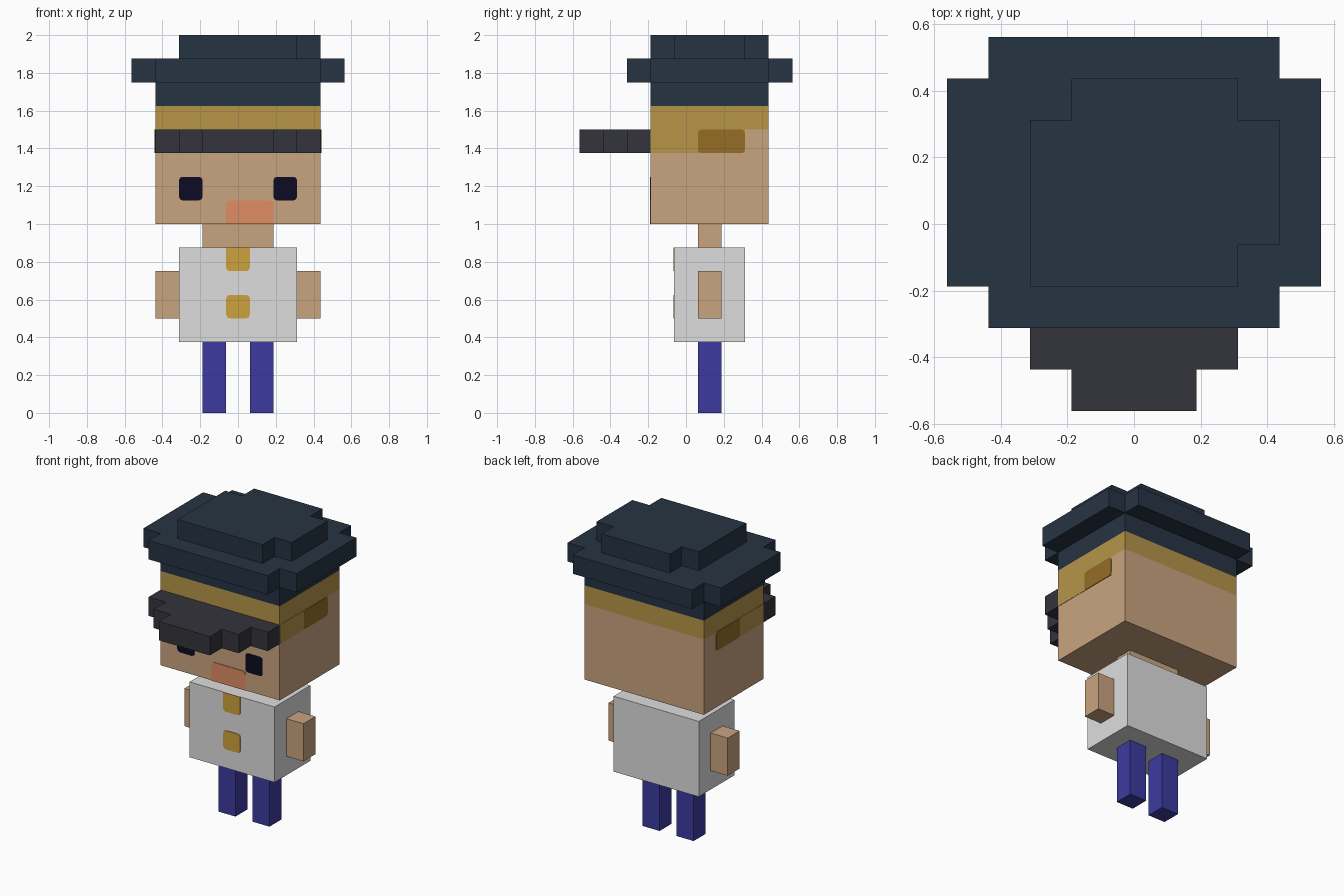
import bpy
import bmesh

cube = bpy.data.objects.get("Cube")
if cube:
    bpy.data.objects.remove(cube, do_unlink=True)

U = 0.125   # edge of one block
T = 0.004   # thickness of painted plates


def linear(c):
    c /= 255
    return c / 12.92 if c <= 0.04045 else ((c + 0.055) / 1.055) ** 2.4


def material(name, *rgb):
    col = (*[linear(c) for c in rgb], 1)
    m = bpy.data.materials.new(name)
    m.diffuse_color = col
    m.use_nodes = True
    bsdf = m.node_tree.nodes["Principled BSDF"]
    bsdf.inputs["Base Color"].default_value = col
    bsdf.inputs["Roughness"].default_value = 0.9
    return m


navy = material("hat navy", 38, 52, 67)
charcoal = material("visor charcoal", 52, 51, 60)
blond = material("hair blond", 183, 149, 73)
brown = material("ear brown", 149, 109, 37)
skin = material("skin", 201, 164, 128)
black = material("eye black", 12, 11, 35)
lips = material("mouth coral", 223, 141, 100)
white = material("shirt white", 222, 222, 222)
brass = material("button brass", 206, 162, 60)
blue = material("trouser blue", 60, 58, 160)


def prism(name, outline, base, offset, mat):
    """Extrude a closed 3D outline by an offset vector."""
    bm = bmesh.new()
    face = bm.faces.new([bm.verts.new(p) for p in outline])
    new = bmesh.ops.extrude_face_region(bm, geom=[face])["geom"]
    verts = [v for v in new if isinstance(v, bmesh.types.BMVert)]
    bmesh.ops.translate(bm, vec=offset, verts=verts)
    bmesh.ops.translate(bm, vec=base, verts=bm.verts)
    bmesh.ops.recalc_face_normals(bm, faces=bm.faces)
    me = bpy.data.meshes.new(name)
    bm.to_mesh(me)
    bm.free()
    me.materials.append(mat)
    ob = bpy.data.objects.new(name, me)
    bpy.context.scene.collection.objects.link(ob)
    return ob


def slab(name, outline, z0, z1, mat):
    """Flat-topped part from a plan outline in blocks."""
    return prism(name, [(x * U, y * U, 0) for x, y in outline],
                 (0, 0, z0 * U), (0, 0, (z1 - z0) * U), mat)


def box(name, x0, x1, y0, y1, z0, z1, mat):
    return slab(name, [(x0, y0), (x1, y0), (x1, y1), (x0, y1)], z0, z1, mat)


def clipped(a0, a1, b0, b1, corners=(1, 1, 1, 1), r=0.15):
    """Rectangle in blocks; flagged corners are clipped, the rest stay square."""
    pts = []
    for (a, b, da, db), cut in zip([(a0, b0, 1, 1), (a1, b0, -1, 1),
                                    (a1, b1, -1, -1), (a0, b1, 1, -1)], corners):
        if not cut:
            pts.append((a, b))
            continue
        pair = [(a, b + db * r), (a + da * r * 0.3, b + db * r * 0.3), (a + da * r, b)]
        pts += pair if da == db else pair[::-1]
    return pts


def front_plate(name, x0, x1, z0, z1, y, mat, corners=(1, 1, 1, 1)):
    pts = [(x * U, 0, z * U) for x, z in clipped(x0, x1, z0, z1, corners)]
    prism(name, pts, (0, y * U, 0), (0, -T, 0), mat)


def side_plate(name, s, y0, y1, z0, z1, lift, mat, corners):
    pts = [(0, y * U, z * U) for y, z in clipped(y0, y1, z0, z1, corners)]
    prism(name, pts, (s * 3.5 * U, 0, 0), (s * lift, 0, 0), mat)


# Body, neck and head
box("shirt", -2.5, 2.5, -0.5, 2.5, 3, 7, white)
box("neck", -1.5, 1.5, 0.5, 1.5, 7, 8, skin)
box("head", -3.5, 3.5, -1.5, 3.5, 8, 12, skin)
box("hair_band", -3.5, 3.5, -1.5, 3.5, 12, 13, blond)

# Paired parts
for s, side in ((1, "left"), (-1, "right")):
    box(side + "_leg", s * 0.5, s * 1.5, 0.5, 1.5, 0, 3, blue)
    box(side + "_arm", s * 2.5, s * 3.5, 0.5, 1.5, 4, 6, skin)
    x0, x1 = sorted((s * 1.5, s * 2.5))
    front_plate(side + "_eye", x0, x1, 9, 10, -1.5, black)
    side_plate(side + "_side_hair", s, -1.5, 2.5, 11, 12, T / 2, blond, (0, 0, 0, 0))
    side_plate(side + "_ear", s, 0.5, 2.5, 11, 12, T, brown, (1, 1, 1, 1))

# Mouth and buttons
front_plate("mouth", -0.5, 1.5, 8, 9, -1.5, lips, (0, 0, 1, 1))
front_plate("top_button", -0.5, 0.5, 6, 7, -0.5, brass, (1, 1, 0, 0))
front_plate("lower_button", -0.5, 0.5, 4, 5, -0.5, brass)

# Stepped visor
half = [(3.5, -1.5), (3.5, -2.5), (2.5, -2.5), (2.5, -3.5), (1.5, -3.5), (1.5, -4.5)]
slab("visor", half + [(-x, y) for x, y in reversed(half)], 11, 12, charcoal)

# Hat: base, brim with notched corners, lopsided crown
box("hat_base", -3.5, 3.5, -1.5, 3.5, 13, 14, navy)
edge = [(3.5, -2.5), (3.5, -1.5), (4.5, -1.5), (4.5, 3.5), (3.5, 3.5), (3.5, 4.5)]
slab("hat_brim", edge + [(-x, y) for x, y in reversed(edge)], 14, 15, navy)
slab("hat_crown", [(-2.5, -1.5), (2.5, -1.5), (2.5, -0.5), (3.5, -0.5), (3.5, 2.5),
                   (2.5, 2.5), (2.5, 3.5), (-1.5, 3.5), (-1.5, 2.5), (-2.5, 2.5)],
     15, 16, navy)
